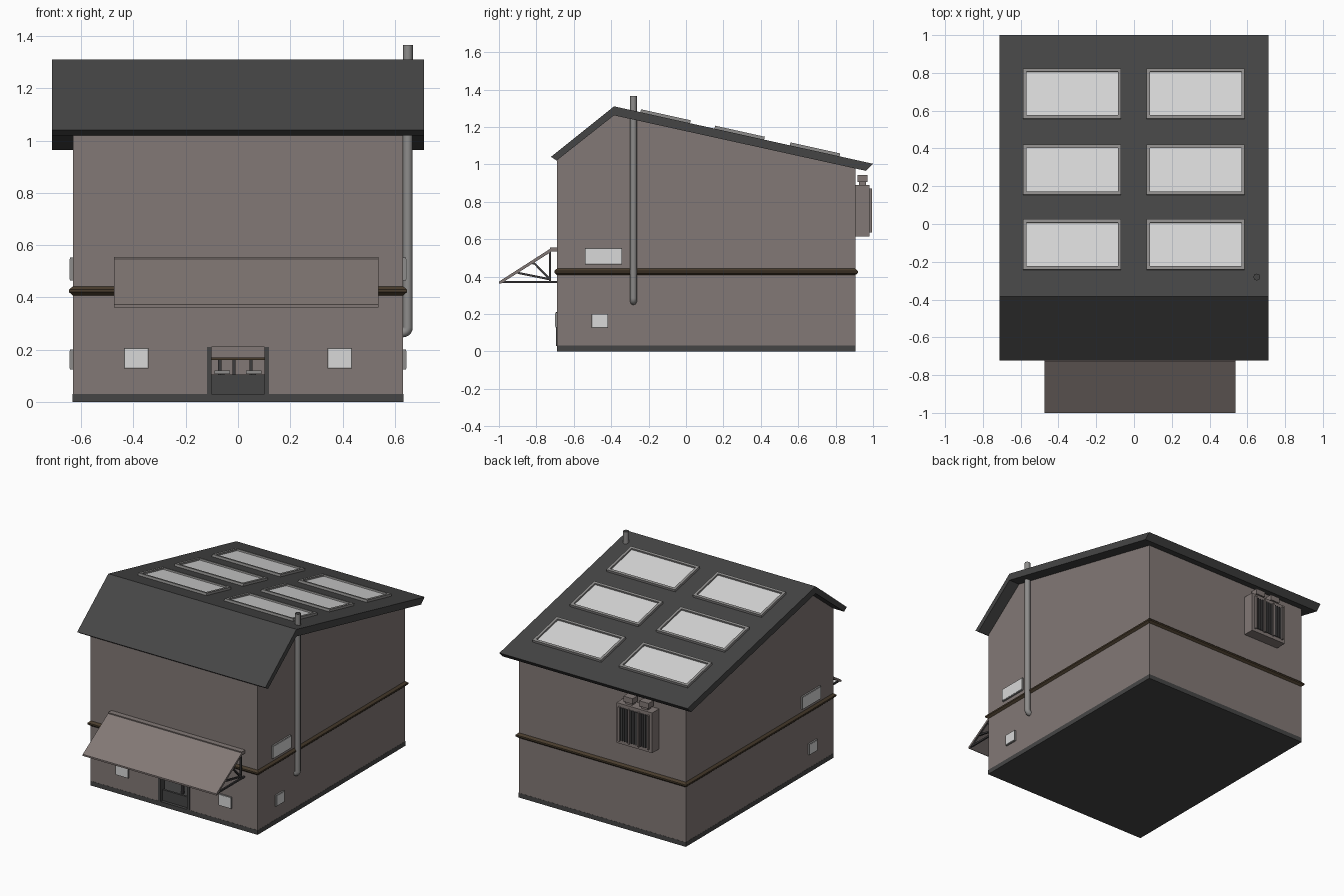
import bpy, bmesh, math
from mathutils import Matrix, Vector

if "Cube" in bpy.data.objects:
    bpy.data.objects.remove(bpy.data.objects["Cube"])


def mat(name, r, g, b):
    m = bpy.data.materials.new(name)
    m.diffuse_color = (r, g, b, 1)
    m.use_nodes = True
    m.node_tree.nodes["Principled BSDF"].inputs["Base Color"].default_value = m.diffuse_color
    return m


WALL = mat("warm grey wall", .225, .19, .18)
DARK = mat("charcoal", .06, .06, .06)
GLASS = mat("pale glass", .69, .69, .69)
METAL = mat("grey metal", .27, .265, .26)
BROWN = mat("dark brown trim", .065, .045, .026)
IRON = mat("dark iron", .045, .043, .045)


def finish(name, bm, m):
    bmesh.ops.recalc_face_normals(bm, faces=bm.faces)
    me = bpy.data.meshes.new(name)
    bm.to_mesh(me)
    bm.free()
    me.materials.append(m)
    ob = bpy.data.objects.new(name, me)
    bpy.context.collection.objects.link(ob)
    return ob


def boxes(name, spans, m, matrix=Matrix()):
    """Several boxes (x0,x1,y0,y1,z0,z1) in one object."""
    bm = bmesh.new()
    for x0, x1, y0, y1, z0, z1 in spans:
        t = Matrix.Translation(((x0 + x1) / 2, (y0 + y1) / 2, (z0 + z1) / 2))
        s = Matrix.Diagonal((x1 - x0, y1 - y0, z1 - z0, 1))
        bmesh.ops.create_cube(bm, size=1, matrix=matrix @ t @ s)
    return finish(name, bm, m)


def extrude_x(name, profile, x0, x1, m):
    """Extrude a (y, z) profile along x."""
    bm = bmesh.new()
    f = bm.faces.new([bm.verts.new((x0, y, z)) for y, z in profile])
    r = bmesh.ops.extrude_face_region(bm, geom=[f])
    vs = [v for v in r["geom"] if isinstance(v, bmesh.types.BMVert)]
    bmesh.ops.translate(bm, vec=(x1 - x0, 0, 0), verts=vs)
    return finish(name, bm, m)


W, Y0, Y1 = .632, -.69, .905

# Walls with gable, hollowed for the room and doorway
body = extrude_x("house_walls", [(Y0, .03), (Y0, 1.025), (-.385, 1.265),
                                 (Y1, .982), (Y1, .03)], -W, W, WALL)
bpy.context.view_layer.objects.active = body
for n, span in (("room_cutter", (-.6, .6, -.65, .87, -.02, .39)),
                ("door_cutter", (-.117, .117, -.8, -.6, -.02, .21))):
    cut = boxes(n, [span], WALL)
    cut.hide_render = True
    mod = body.modifiers.new(n, 'BOOLEAN')
    mod.operation, mod.solver, mod.object = 'DIFFERENCE', 'EXACT', cut
    bpy.ops.object.modifier_apply(modifier=n)
    bpy.data.objects.remove(cut)

boxes("base_slab", [(-W - .001, W + .001, Y0 - .001, Y1 + .001, 0, .031)], DARK)

# Roof
extrude_x("roof", [(-.722, 1.04), (-.385, 1.31), (1.0, 1.003), (.963, .965),
                   (-.385, 1.262), (-.692, 1.02)], -.712, .712, DARK)

# Belt moulding around the walls
bm = bmesh.new()
rings = []
for o, z in ((-.005, .403), (.014, .42), (.014, .43), (-.005, .447)):
    rings.append([bm.verts.new(c) for c in ((-W - o, Y0 - o, z), (W + o, Y0 - o, z),
                                            (W + o, Y1 + o, z), (-W - o, Y1 + o, z))])
for a, b in zip(rings, rings[1:]):
    for i in range(4):
        j = (i + 1) % 4
        bm.faces.new((a[i], a[j], b[j], b[i]))
finish("belt_moulding", bm, BROWN)

# Skylights lying on the long slope
slope = math.atan2(1.003 - 1.31, 1.385)
for cx in (-.328, .326):
    for cy in (-.111, .285, .688):
        z = 1.31 - (cy + .385) * .307 / 1.385
        M = Matrix.Translation((cx, cy, z)) @ Matrix.Rotation(slope, 4, 'X')
        a, b, w = .26, .136, .018
        boxes("skylight_frame", [(-a, a, -b, -b + w, -.01, .016), (-a, a, b - w, b, -.01, .016),
                                 (-a, -a + w, -b + w, b - w, -.01, .016),
                                 (a - w, a, -b + w, b - w, -.01, .016)], METAL, M)
        boxes("skylight_glass", [(-a + w, a - w, -b + w, b - w, -.004, .005)], GLASS, M)

# Wall windows: thin rim with a pane
for s in (-1, 1):
    for n, y0, y1, z0, z1 in (("upper", -.54, -.342, .465, .552), ("lower", -.505, -.417, .125, .2)):
        xs = sorted((s * (W - .004), s * (W + .011)))
        boxes(n + "_side_window_rim", [(*xs, y0, y1, z0, z1)], METAL)
        xs = sorted((s * W, s * (W + .013)))
        boxes(n + "_side_window_pane", [(*xs, y0 + .004, y1 - .004, z0 + .004, z1 - .004)], GLASS)
    xs = sorted((s * .342, s * .437))
    boxes("front_window_rim", [(*xs, Y0 - .008, Y0 + .004, .128, .207)], METAL)
    boxes("front_window_pane", [(xs[0] + .004, xs[1] - .004, Y0 - .01, Y0, .132, .203)], GLASS)

# Doorway frame and half-height door
boxes("door_frame", [(-.118, -.101, Y0 - .004, -.645, .03, .21),
                     (.101, .118, Y0 - .004, -.645, .03, .21)], DARK)
boxes("half_door", [(-.101, .101, -.67, -.655, .03, .105)], DARK)

# Table and stools inside
boxes("table_top", [(-.3, .3, -.42, -.2, .16, .17)], BROWN)
boxes("table_legs", [(x - .006, x + .006, y - .006, y + .006, .03, .16)
                     for x in (-.28, -.07, -.015, .05, .28) for y in (-.4, -.22)], IRON)
boxes("stool_seats", [(x - .03, x + .03, -.54, -.48, .108, .12) for x in (-.06, .06)], METAL)
boxes("stool_legs", [(x - .008, x + .008, -.518, -.502, .03, .11) for x in (-.06, .06)], IRON)

# Awning: header, sloping sheet and front lip
AX0, AX1 = -.475, .537
boxes("awning_header", [(AX0, AX1, -.727, -.685, .533, .555)], WALL)
extrude_x("awning_sheet", [(-1.0, .373), (-.727, .548), (-.72, .535), (-.99, .362),
                           (-1.0, .362)], AX0, AX1, WALL)

# Awning trusses
nodes = [((-.99, .37), (Y0, .37)), ((-.727, .365), (-.727, .54)), ((-.985, .372), (-.727, .535)),
         ((-.727, .385), (-.815, .475)), ((-.815, .475), (-.815, .465)),
         ((-.727, .385), (-.9, .42))]
for x in (AX0 + .008, AX1 - .008):
    bm = bmesh.new()
    for p, q in nodes:
        a, b = Vector((x, *p)), Vector((x, *q))
        d = b - a
        M = (Matrix.Translation((a + b) / 2) @ d.to_track_quat('Z', 'X').to_matrix().to_4x4()
             @ Matrix.Diagonal((.011, .011, d.length, 1)))
        bmesh.ops.create_cube(bm, size=1, matrix=M)
    finish("awning_truss", bm, IRON)

# Flue pipe with an elbow into the wall
path = [(.612, .266)]
path += [(.63 + .02 * math.sin(t * math.pi / 10), .286 - .02 * math.cos(t * math.pi / 10))
         for t in range(6)] + [(.65, 1.365)]
cu = bpy.data.curves.new("flue_path", 'CURVE')
cu.dimensions, cu.bevel_depth, cu.bevel_resolution, cu.use_fill_caps = '3D', .0185, 2, True
sp = cu.splines.new('POLY')
sp.points.add(len(path) - 1)
for pt, (x, z) in zip(sp.points, path):
    pt.co = (x, -.281, z, 1)
tmp = bpy.data.objects.new("flue_path", cu)
bpy.context.collection.objects.link(tmp)
me = bpy.data.meshes.new_from_object(tmp.evaluated_get(bpy.context.evaluated_depsgraph_get()))
bpy.data.objects.remove(tmp)
me.materials.clear()
me.materials.append(METAL)
me.materials.append(DARK)
for p in me.polygons:
    p.material_index = 1 if p.normal.z > .9 and p.center.z > 1.3 else 0
pipe = bpy.data.objects.new("flue_pipe", me)
bpy.context.collection.objects.link(pipe)
bpy.context.view_layer.objects.active = pipe
pipe.select_set(True)
bpy.ops.object.shade_smooth_by_angle(angle=math.radians(50))

# Vent unit on the back wall, with slatted grille and two short ducts
U0, U1 = -.43, -.16
boxes("vent_unit", [(U0, U1, Y1 - .005, .98, .615, .89)], WALL)
boxes("vent_grille", [(U0 + .025, U1 - .025, .975, .983, .64, .865)], DARK)
n = 13
boxes("vent_slats", [(x - .003, x + .003, .98, .988, .64, .865) for x in
                     [U0 + .03 + i * (U1 - U0 - .06) / (n - 1) for i in range(n)]], IRON)
boxes("vent_bars", [(x - .006, x + .006, .975, .994, .635, .87)
                    for x in (U0 + .025, U0 + .098, U1 - .098, U1 - .025)], WALL)
boxes("vent_ducts", [(x - .024, x + .024, .925, .962, .885, .93) for x in (-.36, -.24)]
      + [(x - .035, x + .035, .918, .97, .905, .942) for x in (-.36, -.24)], WALL)
